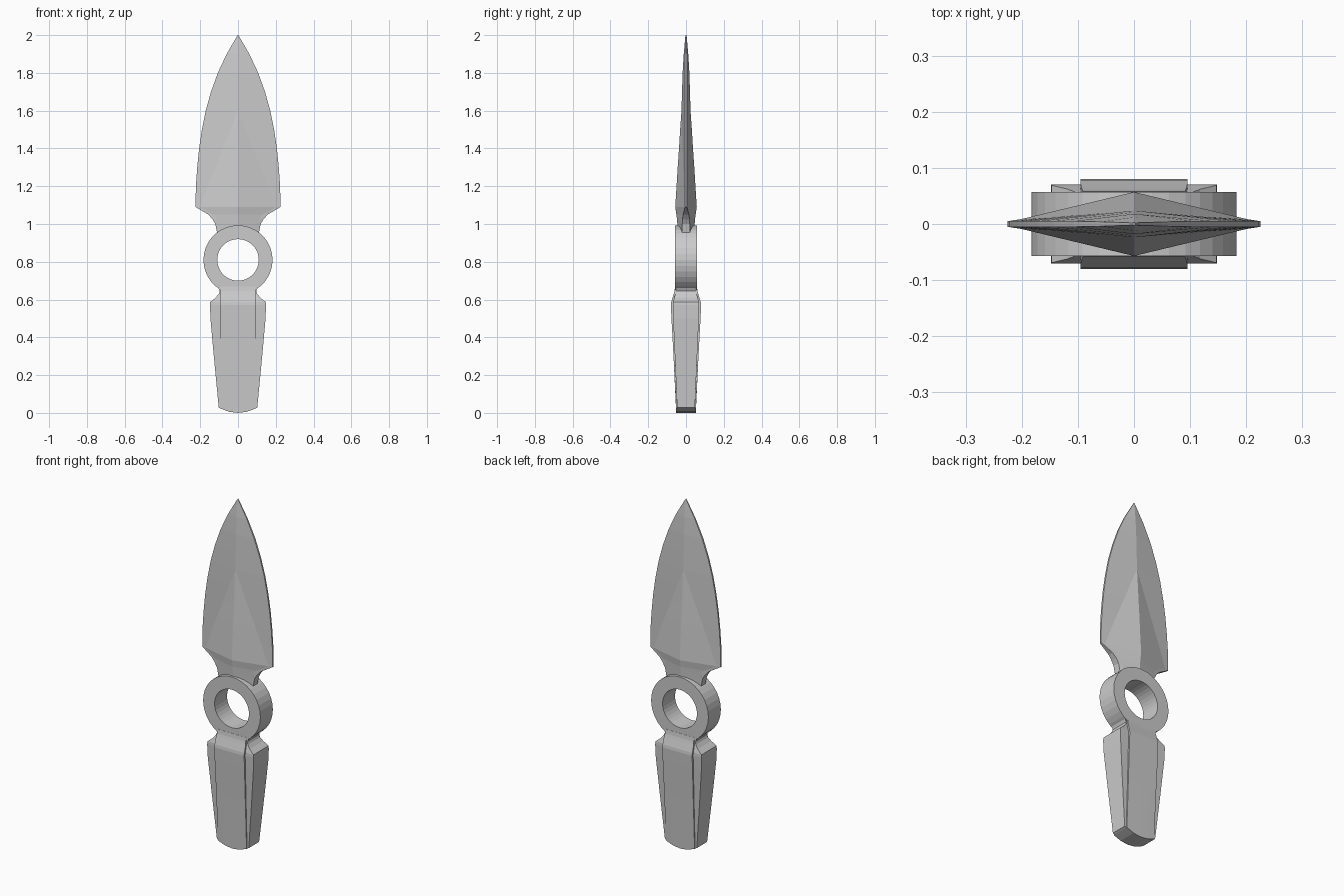
import bpy, bmesh, math

if "Cube" in bpy.data.objects:
    bpy.data.objects.remove(bpy.data.objects["Cube"])


def finish(name, bm):
    bmesh.ops.remove_doubles(bm, verts=bm.verts, dist=0.0001)
    bmesh.ops.dissolve_degenerate(bm, edges=bm.edges, dist=0.0001)
    bmesh.ops.recalc_face_normals(bm, faces=bm.faces)
    mesh = bpy.data.meshes.new(name)
    bm.to_mesh(mesh)
    bm.free()
    obj = bpy.data.objects.new(name, mesh)
    bpy.context.collection.objects.link(obj)
    return obj


def loft(name, rows):
    """Each row is a quarter section (x, depth, z) from centre outward, mirrored in x and y."""
    bm = bmesh.new()
    front, back = [], []
    for half in rows:
        full = [(-x, y, z) for x, y, z in reversed(half[1:])] + half
        front.append([bm.verts.new((x, -y, z)) for x, y, z in full])
        back.append([bm.verts.new((x, y, z)) for x, y, z in full])
    n = len(front[0])
    for j in range(len(rows) - 1):
        for g in (front, back):
            for i in range(n - 1):
                bm.faces.new((g[j][i], g[j][i + 1], g[j + 1][i + 1], g[j + 1][i]))
        for i in (0, n - 1):
            bm.faces.new((front[j][i], back[j][i], back[j + 1][i], front[j + 1][i]))
    for j in (0, len(rows) - 1):
        for i in range(n - 1):
            bm.faces.new((front[j][i], front[j][i + 1], back[j][i + 1], back[j][i]))
    return finish(name, bm)


# Blade with central ridge, triangular lower facets and a narrow neck
# z, half width, edge depth, facet x, facet depth, ridge depth
blade = [(2.0, .002, .002, 0, .003, .003), (1.9, .060, .004, 0, .012, .012),
         (1.8, .107, .005, 0, .018, .018), (1.7, .143, .005, 0, .021, .021),
         (1.6, .171, .005, 0, .024, .024), (1.5, .191, .005, .04, .021, .031),
         (1.4, .206, .005, .08, .018, .037), (1.3, .216, .005, .12, .015, .044),
         (1.2, .223, .005, .16, .012, .050), (1.09, .225, .005, .2, .009, .057),
         (1.05, .157, .015, .13, .020, .051), (1.025, .135, .019, .11, .024, .048),
         (1.0, .120, .020, .10, .025, .046), (.945, .109, .020, .09, .025, .042)]
loft("blade", [[(0, r, z), (m, my, z), (w, e, z)] for z, w, e, m, my, r in blade])

# Ring between blade and handle
bm = bmesh.new()
N = 36
loops = []
for i in range(N):
    a = 2 * math.pi * i / N
    loops.append([bm.verts.new((r * math.sin(a), y, .81 + r * math.cos(a)))
                  for r, y in ((.183, -.057), (.183, .057), (.11, .057), (.11, -.057))])
for i in range(N):
    p, q = loops[i], loops[(i + 1) % N]
    for k in range(4):
        bm.faces.new((p[k], p[(k + 1) % 4], q[(k + 1) % 4], q[k]))
finish("ring", bm)

# Tapered handle with a raised panel on both faces and a rounded butt
# z, half width, depth, panel half width, panel step
handle = [(.028, .102, .047, .091, .005), (.3, .128, .059, .093, .007),
          (.5, .146, .068, .095, .009), (.57, .148, .070, .095, .010),
          (.587, .147, .069, .095, .009), (.61, .118, .062, .095, .009),
          (.63, .102, .056, .094, .009), (.645, .097, .053, .092, .008),
          (.668, .108, .050, .092, .008)]
sections = []
for z, w, y, p, s in handle:
    half = [(0, y + s), (.5 * p, y + s), (p, y + s), (p, y), (w, y)]
    drop = .028 if z < .1 else 0
    sections.append([(x, d, z - drop * (1 - (x / w) ** 2)) for x, d in half])
loft("handle", sections)
